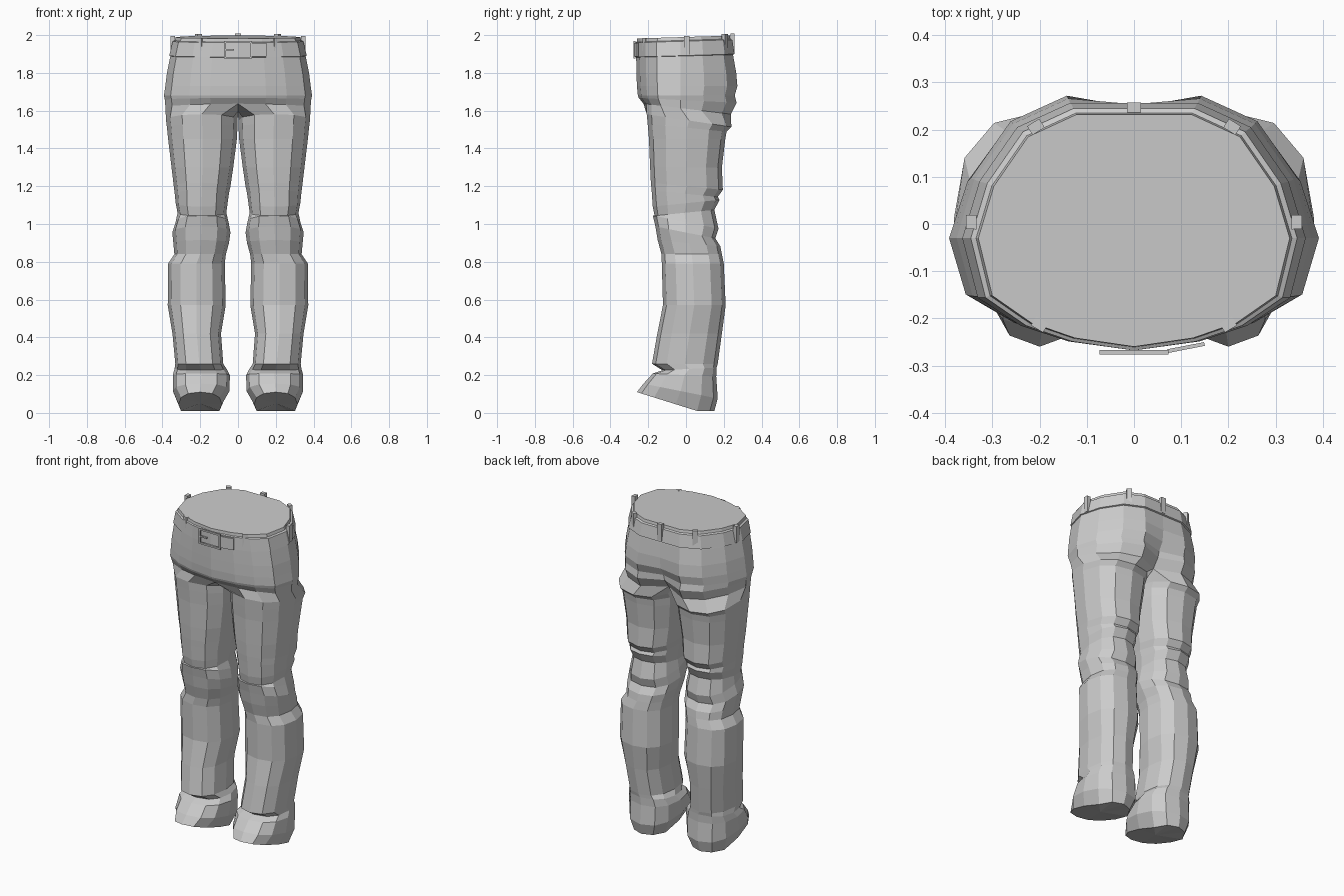
import bpy, bmesh
from math import cos, sin, radians, copysign, atan2
from mathutils import Matrix, Vector

cube = bpy.data.objects.get("Cube")
if cube:
    bpy.data.objects.remove(cube)

grey = bpy.data.materials.new("plain grey cloth")
grey.use_nodes = True
colour = (0.6, 0.6, 0.6, 1)
grey.diffuse_color = colour
grey.node_tree.nodes["Principled BSDF"].inputs["Base Color"].default_value = colour

MID_Y = -0.03   # depth of the widest point of the hips
# half outline of the hips from front centre to back centre, as fractions
HIP = [(0, -1), (.38, -.92), (.66, -.78), (.91, -.53), (1, 0),
       (.9, .42), (.68, .82), (.37, 1), (0, 1)]


def finish(bm, name, mirror=False):
    bmesh.ops.recalc_face_normals(bm, faces=bm.faces)
    mesh = bpy.data.meshes.new(name)
    bm.to_mesh(mesh)
    bm.free()
    mesh.materials.append(grey)
    ob = bpy.data.objects.new(name, mesh)
    bpy.context.collection.objects.link(ob)
    if mirror:
        mod = ob.modifiers.new("mirror", "MIRROR")
        mod.use_clip = True
        mod.merge_threshold = 0.0005
    return ob


def hip_ring(z, half, front, back, crease=0.0, tilt=0.0):
    pts = []
    for i, (u, v) in enumerate(HIP):
        y = MID_Y + (v * (MID_Y - front) if v < 0 else v * (back - MID_Y))
        if i == 8:
            y -= crease
        pts.append(Vector((u * half, y, z + tilt * y)))
    return pts


def leg_ring(z, inner, outer, front, back, tilt=0.0):
    cx, rx = (inner + outer) / 2, (outer - inner) / 2
    cy, ry = (front + back) / 2, (back - front) / 2
    pts = []
    for i in range(12):
        a = radians(-120 + 30 * i)
        x = cx + rx * copysign(abs(cos(a)) ** .85, cos(a))
        y = cy + ry * copysign(abs(sin(a)) ** .85, sin(a))
        pts.append(Vector((x, y, z + tilt * y)))
    return pts


def bridge(bm, a, b, closed):
    n = min(len(a), len(b))
    for i in range(n if closed else n - 1):
        j = (i + 1) % n
        bm.faces.new((a[i], a[j], b[j], b[i]))


# Trousers: hips down to the crotch, then one leg, mirrored
hips = [
    (1.99, .33, -.26, .232, 0, .03),
    (1.89, .358, -.264, .25, 0),
    (1.80, .376, -.262, .266, .012),
    (1.73, .385, -.26, .272, .025),
    (1.68, .392, -.255, .258, .04),
    (1.655, .387, -.25, .268, .06, -.05),
    (1.61, .384, -.225, .238, .07, -.12),
]
legs = [
    (1.55, .002, .381, -.208, .24, -.15),
    (1.51, .003, .376, -.203, .215, -.1),
    (1.45, .006, .37, -.196, .208),
    (1.30, .025, .352, -.19, .19),
    (1.20, .040, .34, -.186, .195, -.1),
    (1.16, .048, .335, -.182, .168, -.1),
    (1.11, .055, .33, -.176, .178, .1),
    (1.06, .062, .32, -.166, .15, .1),
    (1.01, .050, .33, -.176, .172, -.2),
    (.955, .040, .348, -.162, .155, -.2),
    (.90, .048, .342, -.15, .182, -.1),
    (.84, .064, .337, -.13, .19),
    (.79, .070, .37, -.128, .2),
    (.57, .065, .372, -.122, .21),
    (.42, .090, .347, -.152, .19),
    (.26, .078, .332, -.18, .168),
    (.232, .060, .336, -.125, .162, .05),
    (.20, .043, .345, -.175, .16, -.05),
    (.11, .045, .345, -.225, .168, -.2),
]
bm = bmesh.new()
rings = [[bm.verts.new(p) for p in hip_ring(*row)] for row in hips]
bm.faces.new(rings[0])
for a, b in zip(rings, rings[1:]):
    bridge(bm, a, b, False)
# crotch arch on the centre line closes the last hip ring
rings[-1] += [bm.verts.new((0, y, 1.595)) for y in (.09, -.02, -.13)]
tubes = [rings[-1]] + [[bm.verts.new(p) for p in leg_ring(*row)] for row in legs]
# hem rises towards the toe
hem = leg_ring(0, .085, .315, -.26, .15)
for p in hem:
    p.z = .01 + .1 * max(0, (.06 - p.y) / .32)
tubes.append([bm.verts.new(p) for p in hem])
for a, b in zip(tubes, tubes[1:]):
    bridge(bm, a, b, True)
bmesh.ops.poke(bm, faces=[bm.faces.new(tubes[-1])])
finish(bm, "trousers", mirror=True)

# Belt: thin band around the waist
bm = bmesh.new()
band = [(1.888, .354, -.260, .247), (1.892, .364, -.268, .257),
        (1.968, .346, -.268, .245), (1.973, .334, -.258, .235)]
rows = [[bm.verts.new(p) for p in hip_ring(*r, 0, .03)] for r in band]
for a, b in zip(rows, rows[1:]):
    bridge(bm, a, b, False)
finish(bm, "belt", mirror=True)


def boxes(name, parts):
    bm = bmesh.new()
    for centre, size, turn in parts:
        m = (Matrix.Translation(centre) @ Matrix.Rotation(turn, 4, "Z")
             @ Matrix.Diagonal((*size, 1)))
        bmesh.ops.create_cube(bm, size=1, matrix=m)
    return finish(bm, name)


# Belt loops, turned to face outwards
spots = [(0, .247)]
for s in (-1, 1):
    spots += [(s * .208, .206), (s * .345, .004), (s * .2, -.213)]
boxes("belt_loops", [((x, y, 1.945 + .05 * y), (.03, .022, .1), atan2(y * 1.6, x) + radians(90))
                     for x, y in spots])

# Buckle: open frame, prong and strap end
frame = [((0, -.272, z), (.146, .01, .01), 0) for z in (1.88, 1.964)]
frame += [((x, -.272, 1.922), (.01, .01, .09), 0) for x in (-.068, .068)]
boxes("buckle", frame)
boxes("buckle_prong", [((-.045, -.273, 1.922), (.05, .008, .008), 0)])
boxes("strap_end", [((.11, -.262, 1.922), (.08, .008, .07), radians(11))])
